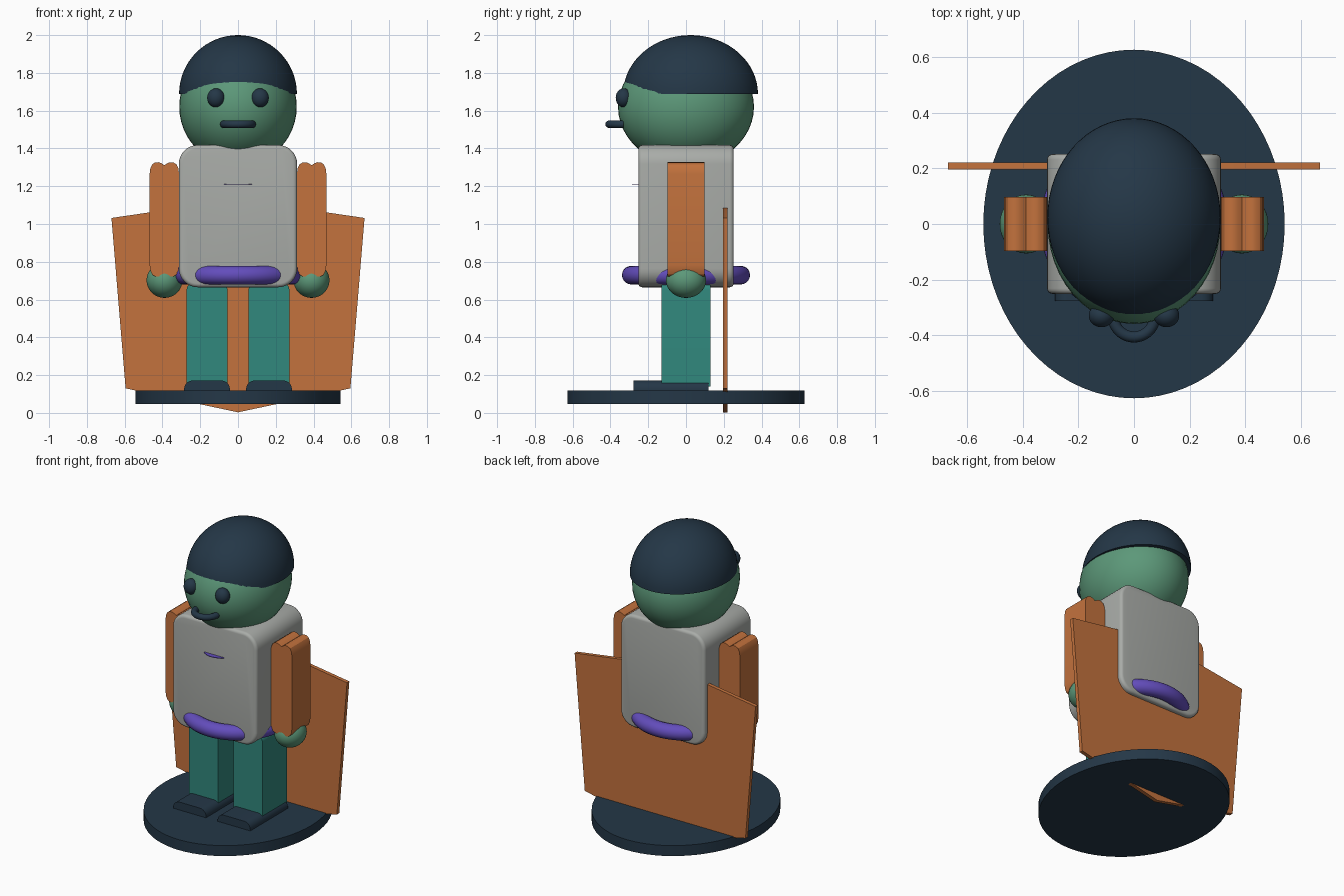
import bpy, bmesh, math

if "Cube" in bpy.data.objects:
    bpy.data.objects.remove(bpy.data.objects["Cube"])


def material(name, rgb):
    m = bpy.data.materials.new(name)
    lin = [(c / 255 / 12.92) if c < 10 else ((c / 255 + 0.055) / 1.055) ** 2.4 for c in rgb]
    m.diffuse_color = (*lin, 1)
    m.use_nodes = True
    m.node_tree.nodes["Principled BSDF"].inputs["Base Color"].default_value = m.diffuse_color
    return m


NAVY = material("navy", (36, 55, 71))
GREEN = material("green", (92, 152, 121))
GREY = material("light grey", (169, 172, 168))
ORANGE = material("orange", (195, 114, 61))
PURPLE = material("purple", (99, 77, 188))
TEAL = material("teal", (49, 136, 125))


def finish(ob, name, mat, bevel=0):
    ob.name = name
    ob.data.materials.clear()
    ob.data.materials.append(mat)
    bpy.ops.object.select_all(action='DESELECT')
    ob.select_set(True)
    bpy.context.view_layer.objects.active = ob
    if bevel:
        mod = ob.modifiers.new("edge rounding", 'BEVEL')
        mod.width, mod.segments = bevel, 4
        mod.limit_method, mod.angle_limit = 'ANGLE', math.radians(40)
        bpy.ops.object.modifier_apply(modifier=mod.name)
    bpy.ops.object.transform_apply(location=False, rotation=True, scale=True)
    bpy.ops.object.shade_smooth_by_angle(angle=math.radians(30))
    return ob


def from_bmesh(bm, name, mat, bevel=0):
    bmesh.ops.recalc_face_normals(bm, faces=bm.faces)
    me = bpy.data.meshes.new(name)
    bm.to_mesh(me)
    bm.free()
    ob = bpy.data.objects.new(name, me)
    bpy.context.collection.objects.link(ob)
    return finish(ob, name, mat, bevel)


def extrude_y(name, profile, y0, y1, mat, bevel=0):
    """Solid from an (x, z) outline, running from y0 to y1."""
    bm = bmesh.new()
    a = [bm.verts.new((x, y0, z)) for x, z in profile]
    b = [bm.verts.new((x, y1, z)) for x, z in profile]
    bm.faces.new(a)
    bm.faces.new(b[::-1])
    n = len(a)
    for i in range(n):
        bm.faces.new((a[i], b[i], b[(i + 1) % n], a[(i + 1) % n]))
    return from_bmesh(bm, name, mat, bevel)


def rounded(x0, x1, z0, z1, r_top, r_bottom, seg=8):
    """Outline of a rectangle with rounded top and bottom corners."""
    pts = []
    for cx, cz, r, start in ((x1 - r_top, z1 - r_top, r_top, 0), (x0 + r_top, z1 - r_top, r_top, 90),
                             (x0 + r_bottom, z0 + r_bottom, r_bottom, 180),
                             (x1 - r_bottom, z0 + r_bottom, r_bottom, 270)):
        for i in range(seg + 1 if r else 1):
            t = math.radians(start + 90 * i / seg)
            pts.append((cx + r * math.cos(t), cz + r * math.sin(t)))
    return pts


def ellipsoid(name, loc, size, mat):
    bpy.ops.mesh.primitive_uv_sphere_add(segments=48, ring_count=24, radius=1, location=loc)
    ob = bpy.context.object
    ob.scale = size
    return finish(ob, name, mat)


def disc(name, loc, rx, ry, depth, mat):
    bpy.ops.mesh.primitive_cylinder_add(vertices=72, radius=1, depth=depth, location=loc)
    ob = bpy.context.object
    ob.scale = (rx, ry, 1)
    return finish(ob, name, mat)


# Stand
disc("stand", (0, 0, 0.083), 0.543, 0.628, 0.07, NAVY)

# Cape panel
half = [(0.67, 1.032), (0.595, 0.13)]
extrude_y("cape", [(0, 1.13)] + half + [(0, 0.003)] + [(-x, z) for x, z in half[::-1]],
          0.196, 0.221, ORANGE)

# Torso, belt and chest plate
extrude_y("torso", rounded(-0.313, 0.313, 0.665, 1.418, 0.1, 0.1), -0.252, 0.252, GREY, 0.02)
bpy.ops.mesh.primitive_torus_add(location=(0, 0, 0.729), major_radius=0.29, minor_radius=0.049,
                                 major_segments=64, minor_segments=20)
finish(bpy.context.object, "belt", PURPLE)
disc("chest_plate", (0, -0.185, 1.21), 0.1, 0.1, 0.004, PURPLE)

# Head and hair cap (upper half of an ellipsoid)
ellipsoid("head", (0, 0, 1.62), (0.311, 0.36, 0.312), GREEN)
bm = bmesh.new()
bmesh.ops.create_uvsphere(bm, u_segments=64, v_segments=32, radius=1)
cut = bmesh.ops.bisect_plane(bm, geom=bm.verts[:] + bm.edges[:] + bm.faces[:], dist=1e-4,
                             plane_co=(0, 0, 0), plane_no=(0, 0, 1), clear_inner=True)
bmesh.ops.holes_fill(bm, edges=[e for e in bm.edges if e.is_boundary])
for v in bm.verts:
    v.co = (v.co.x * 0.312, v.co.y * 0.357 + 0.024, v.co.z * 0.312 + 1.688)
from_bmesh(bm, "hair", NAVY)

# Mouth: half ring lying flat against the face
bm = bmesh.new()
rings = []
for i in range(25):
    t = math.pi * (1 + i / 24)
    ring = []
    for j in range(14):
        u = math.tau * j / 14
        r = 0.075 + 0.02 * math.cos(u)
        ring.append(bm.verts.new((r * math.cos(t), -0.332 + r * math.sin(t), 1.528 + 0.02 * math.sin(u))))
    rings.append(ring)
for a, b in zip(rings, rings[1:]):
    for j in range(14):
        k = (j + 1) % 14
        bm.faces.new((a[j], a[k], b[k], b[j]))
bm.faces.new(rings[0])
bm.faces.new(rings[-1])
from_bmesh(bm, "mouth", NAVY)

# Twin-ridged sleeve end, offsets from the arm centre
ridge = [(0.078, 1.265), (0.074, 1.295), (0.064, 1.316), (0.048, 1.326),
         (0.032, 1.327), (0.016, 1.322), (0, 1.311)]
top = ridge + [(-x, z) for x, z in ridge[-2::-1]]
sleeve = top + [(x, 2.048 - z) for x, z in top[::-1]]

# Paired parts
for s, side in ((-1, "right"), (1, "left")):
    ellipsoid("eye_" + side, (s * 0.117, -0.33, 1.668), (0.046, 0.042, 0.05), NAVY)
    extrude_y("arm_" + side, [(s * 0.39 + x, z) for x, z in sleeve], -0.098, 0.098, ORANGE)
    ellipsoid("hand_" + side, (s * 0.389, 0, 0.702), (0.095, 0.106, 0.093), GREEN)
    c = s * 0.164
    extrude_y("leg_" + side, rounded(c - 0.108, c + 0.108, 0.14, 0.69, 0.04, 0), -0.13, 0.13, TEAL)
    extrude_y("shoe_" + side, rounded(c - 0.121, c + 0.121, 0.115, 0.171, 0.045, 0), -0.277, 0.12, NAVY)
